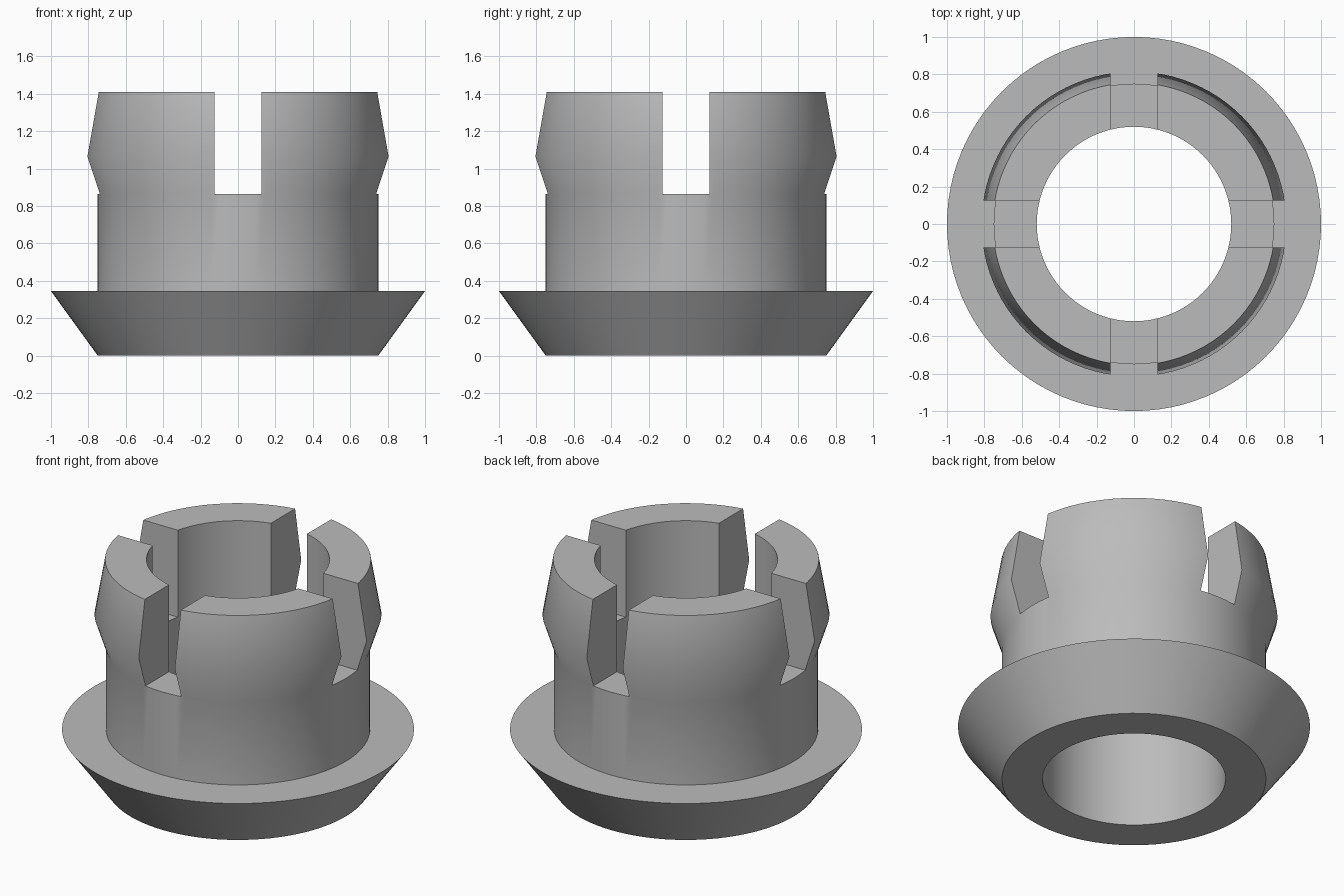
import bpy
import bmesh
import math
from mathutils import Matrix

cube = bpy.data.objects.get("Cube")
if cube:
    bpy.data.objects.remove(cube, do_unlink=True)

SEGMENTS = 96
HEIGHT = 1.41
SLOT_FLOOR = 0.865
SLOT_WIDTH = 0.25
BORE = 0.52

grey = bpy.data.materials.new("plain grey")
grey.use_nodes = True
colour = (0.5, 0.5, 0.5, 1)
grey.diffuse_color = colour
grey.node_tree.nodes["Principled BSDF"].inputs["Base Color"].default_value = colour


def add_object(name, bm):
    bmesh.ops.recalc_face_normals(bm, faces=bm.faces)
    mesh = bpy.data.meshes.new(name)
    bm.to_mesh(mesh)
    bm.free()
    mesh.materials.append(grey)
    obj = bpy.data.objects.new(name, mesh)
    bpy.context.collection.objects.link(obj)
    return obj


def lathe(name, profile):
    """Spin a closed (radius, height) profile around z."""
    bm = bmesh.new()
    verts = [bm.verts.new((r, 0, z)) for r, z in profile]
    edges = [bm.edges.new((v, verts[i - 1])) for i, v in enumerate(verts)]
    bmesh.ops.spin(bm, geom=verts + edges, cent=(0, 0, 0), axis=(0, 0, 1),
                   angle=math.tau, steps=SEGMENTS, use_duplicate=False)
    bmesh.ops.remove_doubles(bm, verts=bm.verts, dist=1e-4)
    return add_object(name, bm)


# Flanged bushing: conical foot, straight neck, barbed snap collar, through bore
bushing = lathe("snap_bushing", [
    (BORE, 0), (0.75, 0), (1.0, 0.345), (0.75, 0.345),
    (0.75, SLOT_FLOOR), (0.815, 1.065), (0.755, HEIGHT), (BORE, HEIGHT)])

# Two crossing slots split the collar into four fingers
for name, size in (("slot_cutter_x", (2, SLOT_WIDTH, 1)),
                   ("slot_cutter_y", (SLOT_WIDTH, 2, 1))):
    bm = bmesh.new()
    place = Matrix.Translation((0, 0, SLOT_FLOOR + 0.5)) @ Matrix.Diagonal((*size, 1))
    bmesh.ops.create_cube(bm, size=1, matrix=place)
    cutter = add_object(name, bm)
    cutter.hide_render = True
    cut = bushing.modifiers.new(name, 'BOOLEAN')
    cut.operation = 'DIFFERENCE'
    cut.solver = 'EXACT'
    cut.object = cutter

# Apply the cuts and drop the cutters
bpy.context.view_layer.update()
evaluated = bushing.evaluated_get(bpy.context.evaluated_depsgraph_get())
bushing.data = bpy.data.meshes.new_from_object(evaluated)
for cut in list(bushing.modifiers):
    cutter = cut.object
    bushing.modifiers.remove(cut)
    bpy.data.objects.remove(cutter, do_unlink=True)

# Smooth round walls with crisp rims and slot edges
bpy.ops.object.select_all(action='DESELECT')
bushing.select_set(True)
bpy.context.view_layer.objects.active = bushing
bpy.ops.object.shade_smooth_by_angle(angle=math.radians(30))
